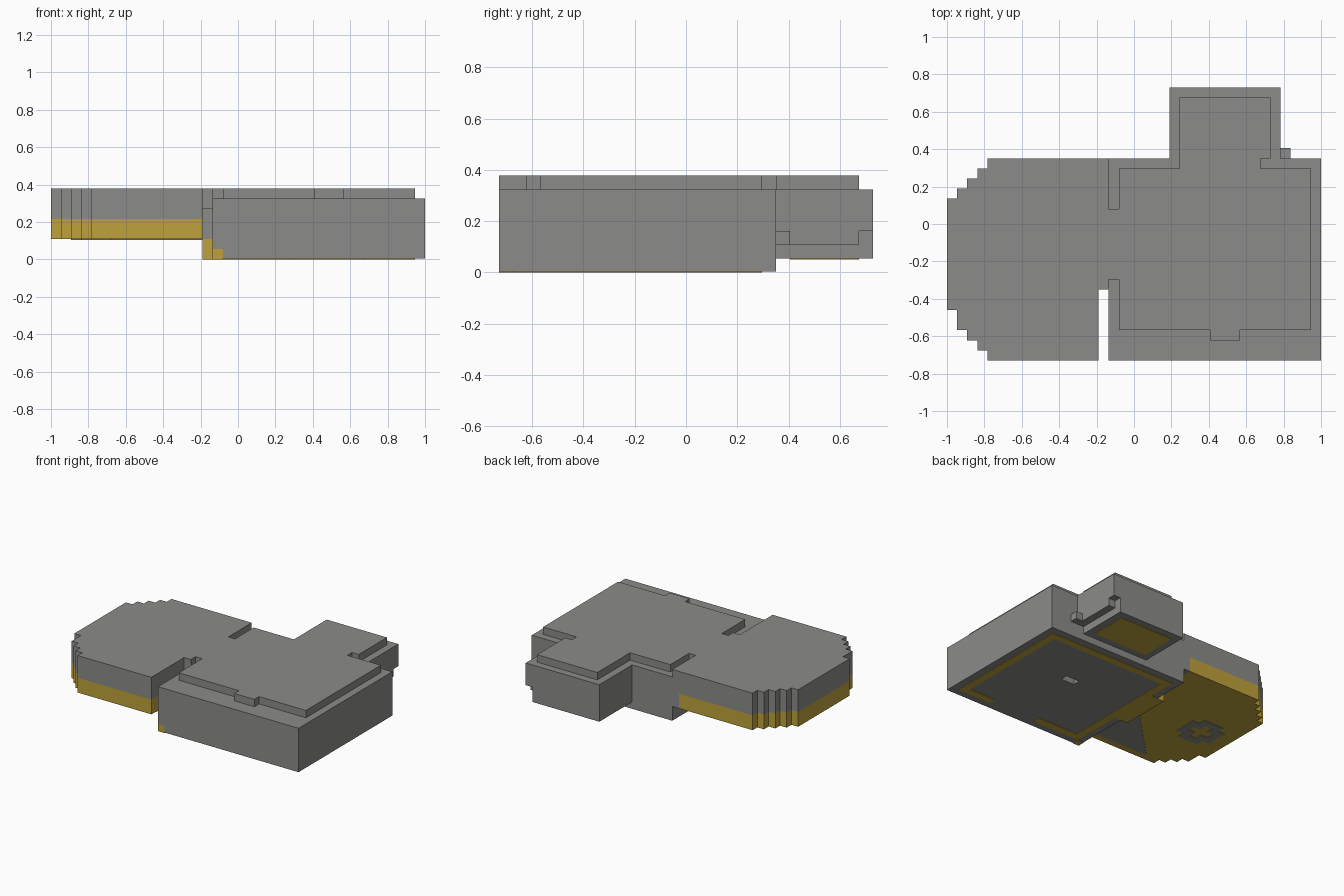
import bpy
import bmesh

cube = bpy.data.objects.get("Cube")
if cube:
    bpy.data.objects.remove(cube, do_unlink=True)

# The building sits on a cell grid: 37 cells wide, 27 deep, 7 high
UNIT = 2 / 37
THIN = 0.07  # plate thickness in cells


def make_material(name, color):
    mat = bpy.data.materials.new(name)
    mat.use_nodes = True
    mat.diffuse_color = color
    mat.node_tree.nodes["Principled BSDF"].inputs["Base Color"].default_value = color
    return mat


gray = make_material("stone gray", (0.26, 0.26, 0.25, 1))
gold = make_material("ochre floor", (0.52, 0.36, 0.045, 1))


def prism(name, outline, bottom, top, mat):
    """Extrude an outline given in grid cells from bottom to top."""
    bm = bmesh.new()
    verts = [bm.verts.new(((i - 18.5) * UNIT, (j - 13.5) * UNIT, bottom * UNIT))
             for i, j in outline]
    face = bm.faces.new(verts)
    extruded = bmesh.ops.extrude_face_region(bm, geom=[face])["geom"]
    moved = [g for g in extruded if isinstance(g, bmesh.types.BMVert)]
    bmesh.ops.translate(bm, verts=moved, vec=(0, 0, (top - bottom) * UNIT))
    bmesh.ops.recalc_face_normals(bm, faces=bm.faces)
    mesh = bpy.data.meshes.new(name)
    bm.to_mesh(mesh)
    bm.free()
    mesh.materials.append(mat)
    obj = bpy.data.objects.new(name, mesh)
    bpy.context.scene.collection.objects.link(obj)
    return obj


def box(name, xs, ys, zs, mat):
    (a, b), (c, d) = xs, ys
    return prism(name, [(a, c), (b, c), (b, d), (a, d)], zs[0], zs[1], mat)


def plate(name, xs, ys, level, mat):
    """Thin painted plate under a floor."""
    return box(name, xs, ys, (level, level + THIN), mat)


# Rounded room with stepped corners: ochre base, gray walls and roof
round_outline = [(15, 0), (15, 20), (4, 20), (4, 19), (3, 19), (3, 18), (2, 18),
                 (2, 17), (1, 17), (1, 16), (0, 16), (0, 5), (1, 5), (1, 3),
                 (2, 3), (2, 2), (3, 2), (3, 1), (4, 1), (4, 0)]
prism("round_room_base", round_outline, 2, 4, gold)
prism("round_room_walls", round_outline, 4, 7, gray)

# Passage between the two rooms, with a step below
box("passage_wall", (15, 16), (8, 20), (2, 5), gray)
box("passage_lintel", (15, 16), (7, 20), (5, 7), gray)
box("passage_step", (15, 16), (8, 15), (0, 2), gold)

# Main room and its floor, which has a small recess
box("main_room_walls", (16, 37), (0, 20), (1, 6), gray)
floor_height = (THIN, 1)
box("main_floor_left", (17, 26), (0, 20), floor_height, gray)
box("main_floor_right", (28, 37), (0, 20), floor_height, gray)
box("main_floor_front", (26, 28), (0, 11), floor_height, gray)
box("main_floor_back", (26, 28), (12, 20), floor_height, gray)
box("main_floor_edge", (16, 17), (1, 20), floor_height, gray)
box("floor_corner", (16, 17), (0, 1), (0, 1), gold)

# Ochre border under the main floor, open at the middle of the front
plate("border_left", (17, 18), (1, 19), 0, gold)
plate("border_right", (35, 36), (1, 19), 0, gold)
plate("border_back", (18, 35), (18, 19), 0, gold)
plate("border_front_left", (18, 24), (1, 2), 0, gold)
plate("border_front_right", (31, 35), (1, 2), 0, gold)
plate("border_doorway", (16, 17), (8, 15), 0, gold)

# Raised roof over the main room and back room
roof_outline = [(17, 3), (26, 3), (26, 2), (29, 2), (29, 3), (36, 3), (36, 19),
                (31, 19), (31, 20), (32, 20), (32, 26), (23, 26), (23, 19),
                (17, 19), (17, 15), (16, 15), (16, 8), (17, 8)]
prism("main_roof", roof_outline, 6, 7, gray)

# Back room with an undercut along one side
box("back_room_walls", (22, 33), (20, 27), (3, 6), gray)
box("back_room_overhang", (32, 33), (20, 26), (2, 3), gray)
box("back_room_floor", (22, 32), (20, 27), (1, 3), gray)
plate("back_room_panel", (23, 31), (21, 26), 1 - THIN, gold)
box("corner_block", (33, 34), (20, 21), (2, 3), gray)

# Rug under the round room: a clipped square ring around a plus
under = 2 - THIN
for n, (xs, ys) in enumerate([((3, 6), (7, 8)), ((3, 6), (11, 12)),
                              ((2, 3), (8, 11)), ((6, 7), (8, 11))]):
    plate(f"rug_side_{n}", xs, ys, under, gray)
for i in (3, 5):
    for j in (8, 10):
        plate(f"rug_corner_{i}_{j}", (i, i + 1), (j, j + 1), under, gray)

# Gray wedge under the round room beside the main room
prism("floor_wedge", [(6, 1), (15, 1), (15, 8), (13, 8)], under, 2, gray)
